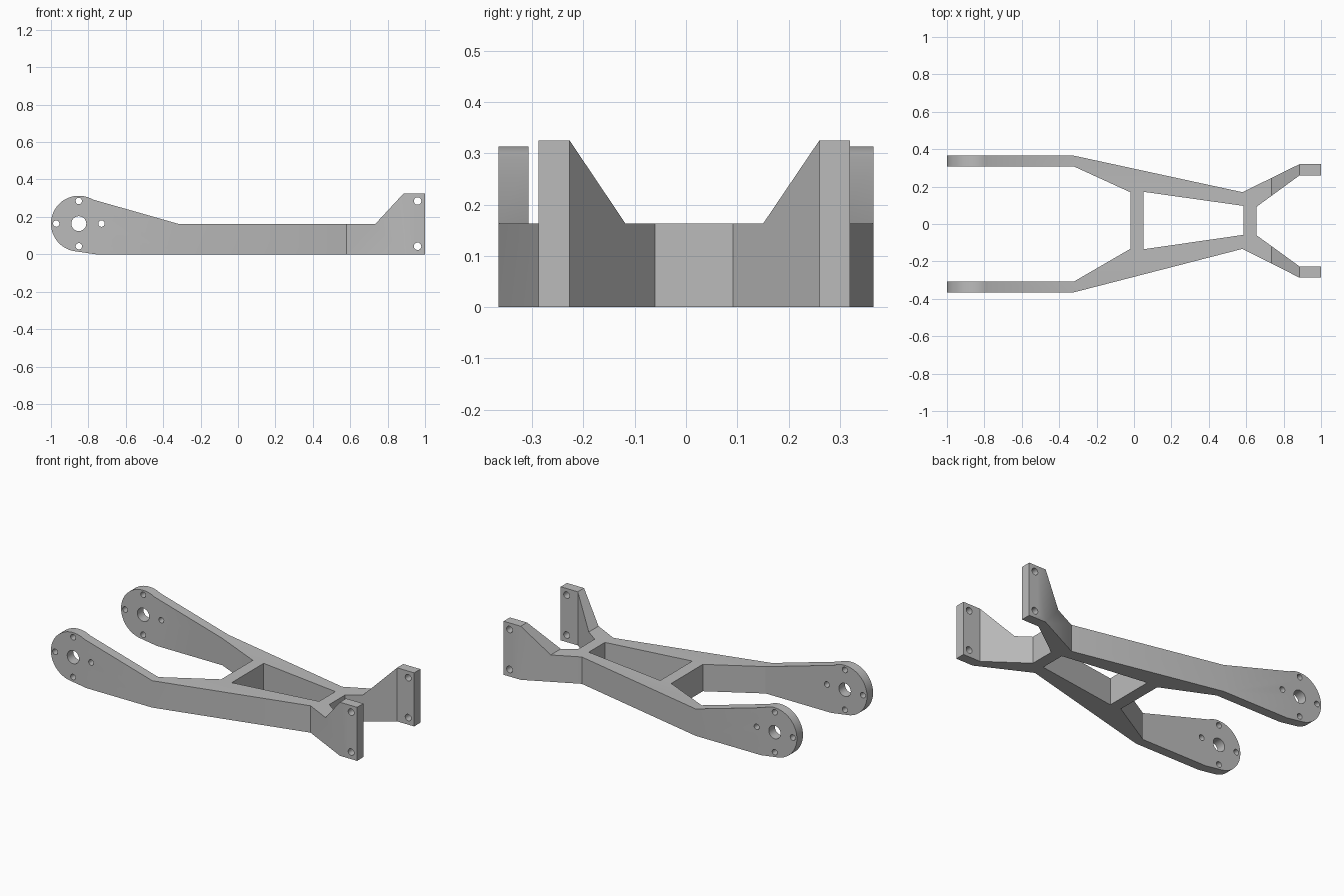
import bpy, bmesh, math
from mathutils import Vector

cube = bpy.data.objects.get("Cube")
if cube:
    bpy.data.objects.remove(cube, do_unlink=True)

grey = bpy.data.materials.new("plain grey")
grey.use_nodes = True
COLOUR = (0.5, 0.5, 0.5, 1)
grey.diffuse_color = COLOUR
grey.node_tree.nodes["Principled BSDF"].inputs["Base Color"].default_value = COLOUR


def add_prism(bm, points, offset):
    """Extrude a closed outline of 3D points along offset."""
    face = bm.faces.new([bm.verts.new(p) for p in points])
    extruded = bmesh.ops.extrude_face_region(bm, geom=[face], use_keep_orig=True)
    verts = [v for v in extruded["geom"] if isinstance(v, bmesh.types.BMVert)]
    bmesh.ops.translate(bm, verts=verts, vec=Vector(offset))


def plan_prism(bm, outline):
    add_prism(bm, [(x, y, -0.1) for x, y in outline], (0, 0, 0.6))


def side_prism(bm, outline):
    add_prism(bm, [(x, -0.6, z) for x, z in outline], (0, 1.2, 0))


def arc(cx, cz, r, start, end, steps):
    angles = [math.radians(start + (end - start) * i / steps) for i in range(steps + 1)]
    return [(cx + r * math.cos(a), cz + r * math.sin(a)) for a in angles]


def make_object(name, bm):
    bmesh.ops.recalc_face_normals(bm, faces=bm.faces)
    mesh = bpy.data.meshes.new(name)
    bm.to_mesh(mesh)
    bm.free()
    mesh.materials.append(grey)
    obj = bpy.data.objects.new(name, mesh)
    bpy.context.collection.objects.link(obj)
    return obj


# Plan outline: two long arms, a waist and two mounting prongs
bm = bmesh.new()
plan_prism(bm, [
    (-1.1, 0.365), (-0.32, 0.365), (0.58, 0.17), (0.885, 0.32), (1.1, 0.32),
    (1.1, 0.26), (0.885, 0.26), (0.655, 0.092),
    (0.655, -0.06), (0.885, -0.227), (1.1, -0.227),
    (1.1, -0.287), (0.885, -0.287), (0.58, -0.133), (-0.32, -0.365), (-1.1, -0.365),
    (-1.1, -0.307), (-0.32, -0.307), (-0.02, -0.133),
    (-0.02, 0.17), (-0.32, 0.307), (-1.1, 0.307)])
frame = make_object("swing_arm_frame", bm)

# Side outline: round hub, sloping arm and raised prong plate
HUB_X, HUB_Z = -0.851, 0.164
bm = bmesh.new()
side_prism(bm, arc(HUB_X, HUB_Z, 0.149, 60, 262, 40) + [
    (-0.76, 0), (1, 0), (1, 0.325), (0.885, 0.325), (0.735, 0.163), (-0.32, 0.163)])
side_shape = make_object("side_shape_helper", bm)

# Centre window and all bolt holes
bm = bmesh.new()
plan_prism(bm, [(0.052, 0.172), (0.585, 0.097), (0.585, -0.058), (0.052, -0.135)])
holes = [(HUB_X, HUB_Z, 0.04)]
for d in (-0.121, 0.121):
    holes += [(HUB_X + d, HUB_Z, 0.017), (HUB_X, HUB_Z + d, 0.017),
              (0.96, HUB_Z + d, 0.02)]
for x, z, r in holes:
    side_prism(bm, arc(x, z, r, 0, 345, 23))
openings = make_object("openings_helper", bm)

# Combine the shapes and bake the result
for helper, operation in ((side_shape, "INTERSECT"), (openings, "DIFFERENCE")):
    mod = frame.modifiers.new(operation.title(), "BOOLEAN")
    mod.operation = operation
    mod.solver = "EXACT"
    mod.object = helper
depsgraph = bpy.context.evaluated_depsgraph_get()
baked = bpy.data.meshes.new_from_object(frame.evaluated_get(depsgraph))
frame.modifiers.clear()
frame.data = baked
for helper in (side_shape, openings):
    bpy.data.objects.remove(helper, do_unlink=True)

# One colour, rounded hub and holes with sharp edges
baked.materials.clear()
baked.materials.append(grey)
for poly in baked.polygons:
    poly.material_index = 0
bpy.ops.object.select_all(action="DESELECT")
frame.select_set(True)
bpy.context.view_layer.objects.active = frame
bpy.ops.object.shade_smooth_by_angle(angle=math.radians(30))
